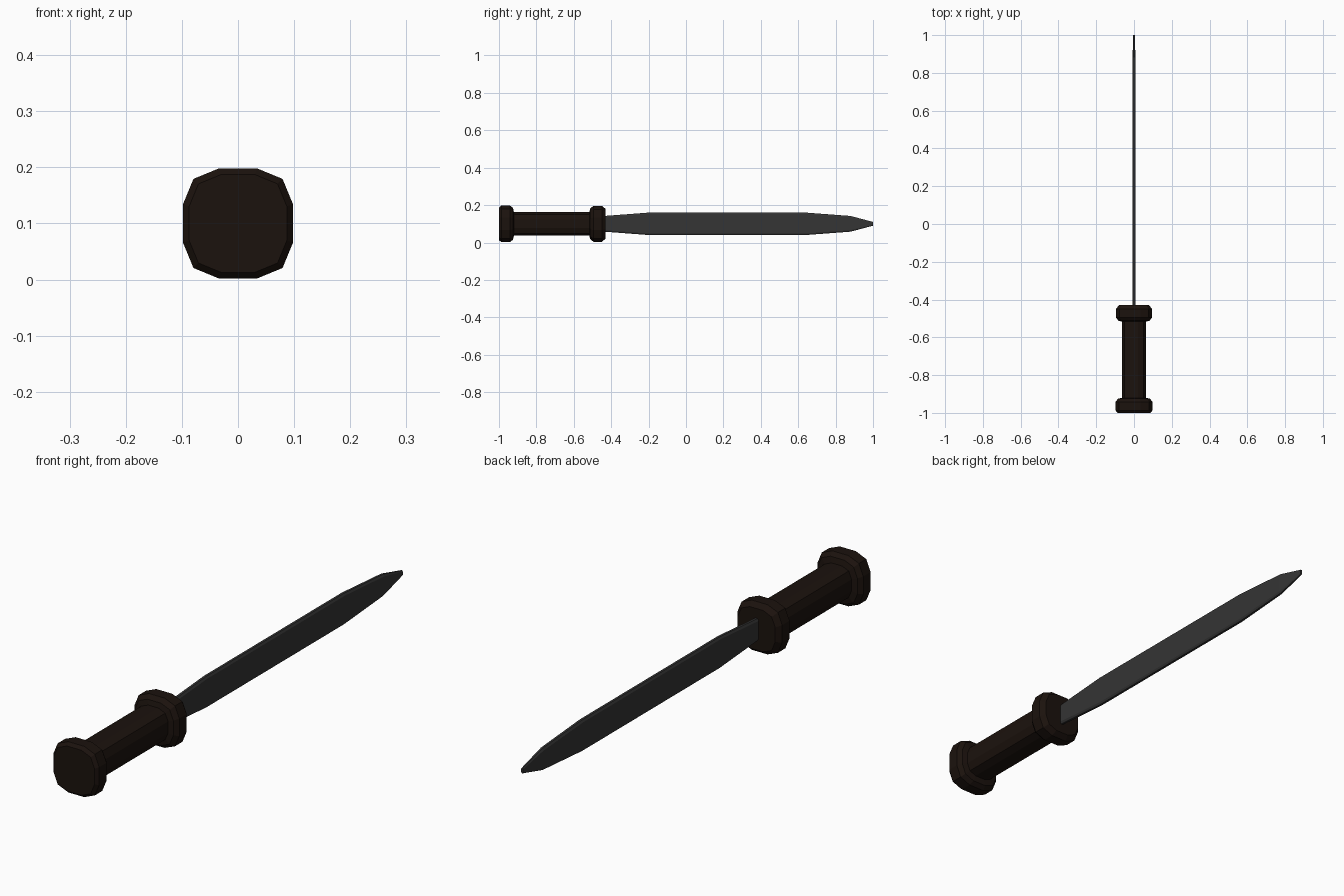
import bpy, bmesh

if "Cube" in bpy.data.objects:
    bpy.data.objects.remove(bpy.data.objects["Cube"])

CZ = 0.1  # height of the long axis


def material(name, rgb):
    m = bpy.data.materials.new(name)
    m.diffuse_color = (*rgb, 1)
    m.use_nodes = True
    m.node_tree.nodes["Principled BSDF"].inputs["Base Color"].default_value = m.diffuse_color
    return m


def loft(name, rings, mat):
    """Skin a list of (y, [(x, z), ...]) rings and cap both ends."""
    bm = bmesh.new()
    loops = [[bm.verts.new((x, y, CZ + z)) for x, z in pts] for y, pts in rings]
    n = len(loops[0])
    for a, b in zip(loops, loops[1:]):
        for i in range(n):
            j = (i + 1) % n
            bm.faces.new((a[i], a[j], b[j], b[i]))
    bm.faces.new(loops[0])
    bm.faces.new(loops[-1])
    bmesh.ops.recalc_face_normals(bm, faces=bm.faces)
    me = bpy.data.meshes.new(name)
    bm.to_mesh(me)
    bm.free()
    me.materials.append(mat)
    ob = bpy.data.objects.new(name, me)
    bpy.context.collection.objects.link(ob)
    return ob


def rounded_square(r):
    """Twelve-sided rounded square of half-width r."""
    quarter = [(1, -0.35), (1, 0.35), (0.81, 0.81)]
    pts = []
    for _ in range(4):
        pts += [(x * r, z * r) for x, z in quarter]
        quarter = [(-z, x) for x, z in quarter]
    return pts


def blade_section(h, t, bevel):
    """Flat slab with bevelled long edges."""
    e = t * 0.5
    half = [(t, -h + bevel), (t, h - bevel), (e, h)]
    return [(e, -h)] + half + [(-e, h), (-t, h - bevel), (-t, -h + bevel), (-e, -h)]


wood = material("dark_wood", (0.011, 0.006, 0.004))
steel = material("dark_steel", (0.035, 0.035, 0.035))

# Handle: pommel, grip and guard turned as one piece
profile = [(-1.0, 0.087), (-0.987, 0.098), (-0.942, 0.098), (-0.925, 0.085),
           (-0.920, 0.063), (-0.517, 0.063), (-0.512, 0.082), (-0.495, 0.096),
           (-0.450, 0.096), (-0.430, 0.080)]
loft("handle", [(y, rounded_square(r)) for y, r in profile], wood)

# Blade: half-height and half-thickness along its length
stations = [(-0.45, 0.041, 0.009), (-0.20, 0.060, 0.009), (0.64, 0.060, 0.009),
            (0.88, 0.042, 0.008), (1.0, 0.010, 0.004)]
loft("blade", [(y, blade_section(h, t, min(0.008, h * 0.4))) for y, h, t in stations], steel)
